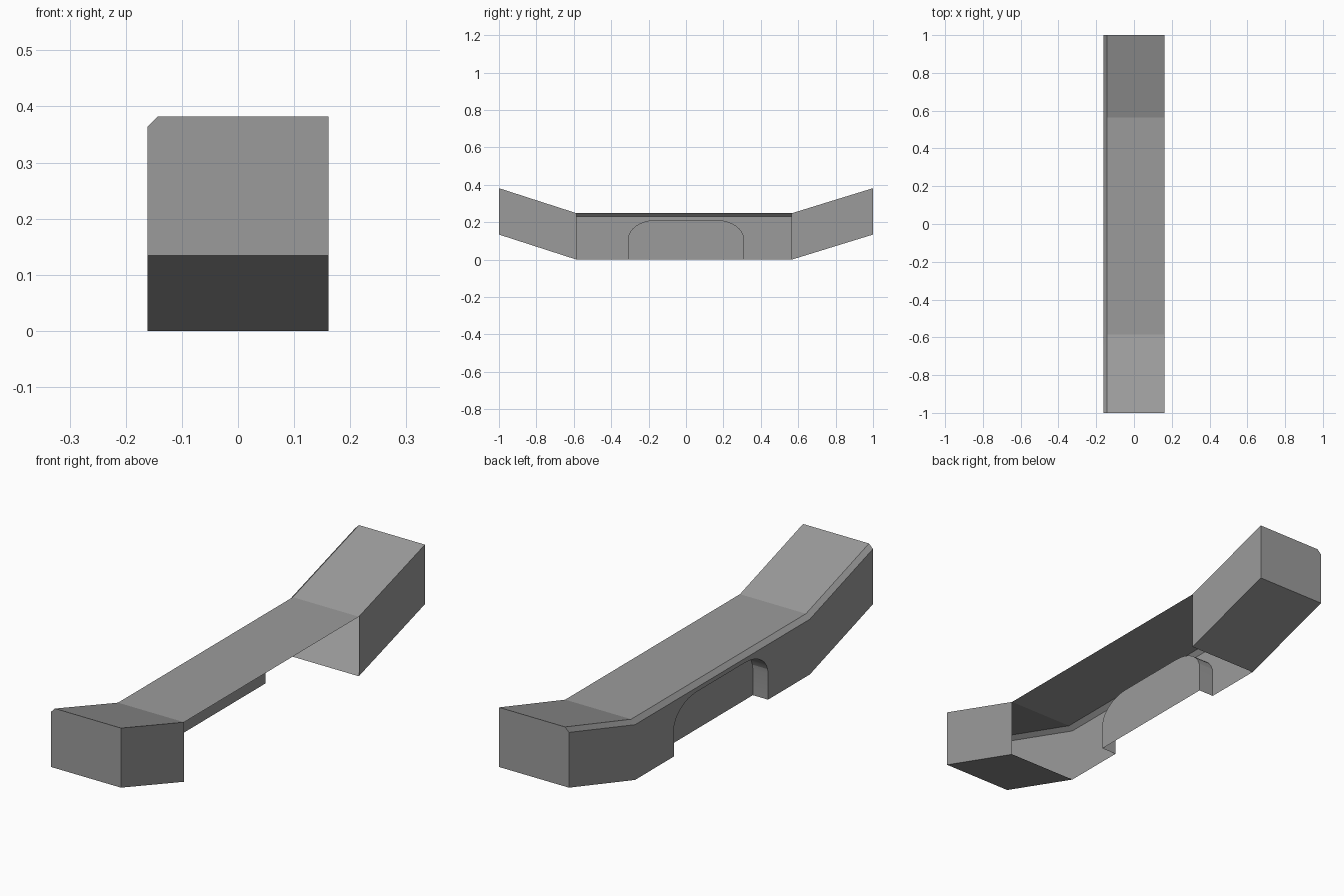
import bpy
import bmesh
from math import sin, cos, pi

if "Cube" in bpy.data.objects:
    bpy.data.objects.remove(bpy.data.objects["Cube"])

W, H, C = 0.161, 0.248, 0.018      # half width, shell height, edge chamfer
DEPTH = 0.07                       # recess depth
STATIONS = [(-1, 0.134), (-0.585, 0), (0.565, 0), (1, 0.134)]  # y, base height


def make_object(name, faces):
    bm = bmesh.new()
    for pts in faces:
        bm.faces.new([bm.verts.new(p) for p in pts])
    bmesh.ops.remove_doubles(bm, verts=bm.verts, dist=1e-5)
    bmesh.ops.recalc_face_normals(bm, faces=bm.faces)
    mesh = bpy.data.meshes.new(name)
    bm.to_mesh(mesh)
    bm.free()
    obj = bpy.data.objects.new(name, mesh)
    bpy.context.collection.objects.link(obj)
    return obj


def section(y, z):
    # bottom right, top right, chamfer top, chamfer side, bottom left
    return [(W, y, z), (W, y, z + H), (-W + C, y, z + H),
            (-W, y, z + H - C), (-W, y, z)]


# Arch outline (y, z) with rounded shoulders, mirrored about y = 0
half = [(0.31, 0.0)] + [(0.16 + 0.15 * cos(a), 0.108 + 0.104 * sin(a))
                        for a in [i * pi / 16 for i in range(9)]]
arch = half + [(-y, z) for y, z in reversed(half)]


def arch_at(x):
    return [(x, y, z) for y, z in arch]


rings = [section(y, z) for y, z in STATIONS]
faces = []

# Hollow raised ends: closed all round with an outer cap
for a, b, cap in ((rings[0], rings[1], rings[0]), (rings[2], rings[3], rings[3])):
    for i in range(5):
        j = (i + 1) % 5
        faces.append([a[i], a[j], b[j], b[i]])
    faces.append(cap)

# Middle: top plate and chamfer only, open underneath and on the right
a, b = rings[1], rings[2]
for i in (1, 2):
    faces.append([a[i], a[i + 1], b[i + 1], b[i]])

# Middle left wall with the arch cut out of it
outer, inner = arch_at(-W), arch_at(-W + DEPTH)
faces.append([a[4], a[3], b[3], b[4]] + outer)

# Recess sides and back panel
for i in range(len(arch) - 1):
    faces.append([outer[i], outer[i + 1], inner[i + 1], inner[i]])
faces.append(inner)

body = make_object("bumper_shell", faces)

# Dark grey finish
finish = bpy.data.materials.new("dark_grey")
finish.diffuse_color = (0.33, 0.33, 0.33, 1)
finish.use_nodes = True
finish.node_tree.nodes["Principled BSDF"].inputs["Base Color"].default_value = finish.diffuse_color
body.data.materials.append(finish)

bpy.context.view_layer.objects.active = body
body.select_set(True)
bpy.ops.object.shade_smooth_by_angle(angle=pi / 12)
